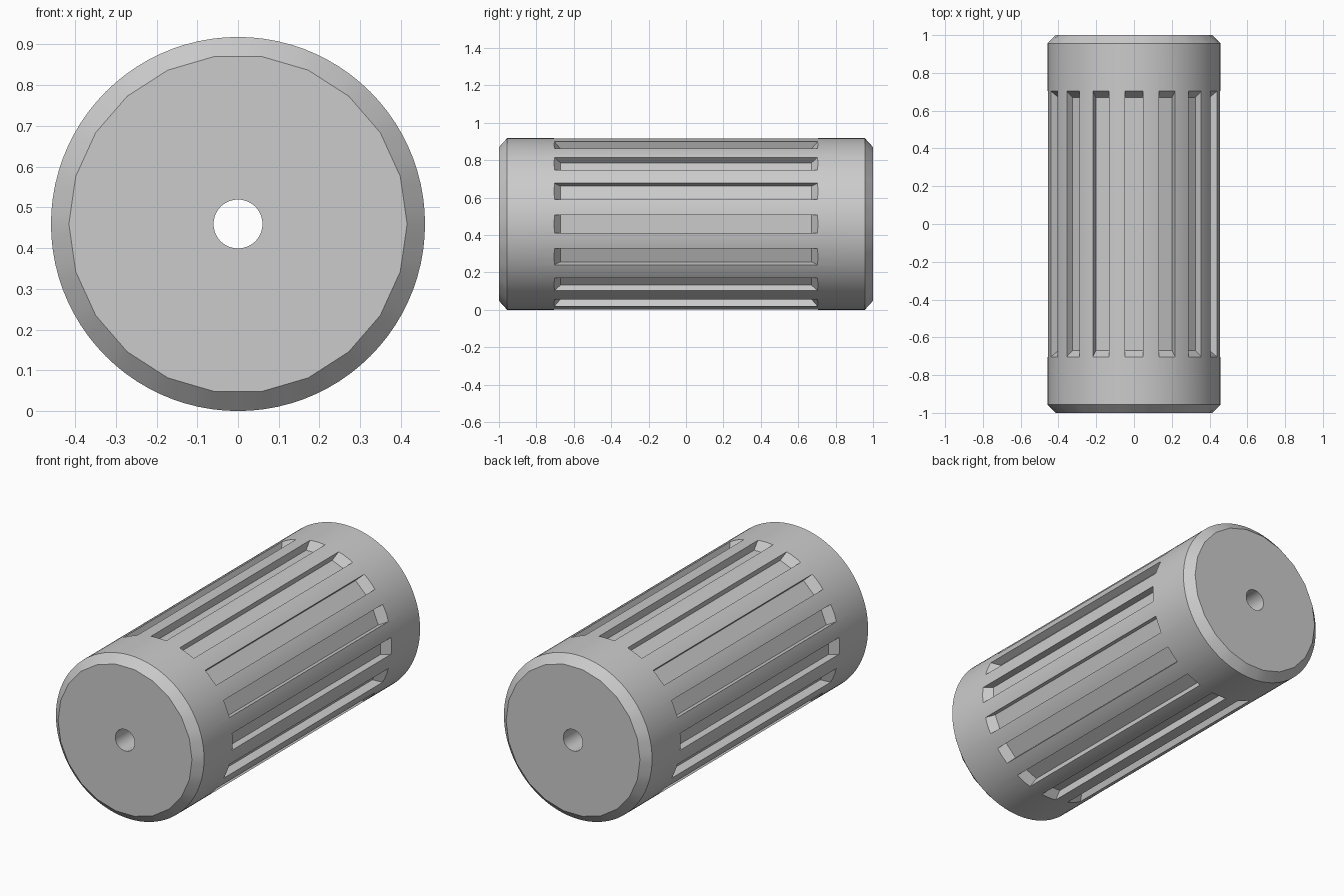
import bpy, bmesh, math
from mathutils import Matrix, Vector

default = bpy.data.objects.get("Cube")
if default:
    bpy.data.objects.remove(default, do_unlink=True)

RADIUS, HALF, CHAMFER = 0.459, 1.0, 0.044
HOLE, SEGMENTS, RIM_SIDES = 0.06, 88, 22
SLOTS, SLOT_WIDTH, FLOOR = 16, 0.094, 0.414

grey = bpy.data.materials.new("light grey")
grey.use_nodes = True
grey.diffuse_color = (0.6, 0.6, 0.6, 1)
grey.node_tree.nodes["Principled BSDF"].inputs["Base Color"].default_value = (0.6, 0.6, 0.6, 1)


def make_object(name, bm):
    bmesh.ops.recalc_face_normals(bm, faces=bm.faces)
    mesh = bpy.data.meshes.new(name)
    bm.to_mesh(mesh)
    bm.free()
    mesh.materials.append(grey)
    obj = bpy.data.objects.new(name, mesh)
    bpy.context.collection.objects.link(obj)
    return obj


def ring(bm, y, radius, faceted=False):
    verts = []
    step = 2 * math.pi / RIM_SIDES
    for i in range(SEGMENTS):
        a = 2 * math.pi * i / SEGMENTS
        r = radius
        if faceted:  # keep points on the straight edges of a coarser polygon
            r *= math.cos(step / 2) / math.cos(a % step - step / 2)
        verts.append(bm.verts.new((r * math.cos(a), y, RADIUS + r * math.sin(a))))
    return verts


# Body: chamfered roller with a bore along its axis
bm = bmesh.new()
rings = [
    ring(bm, -HALF, HOLE),
    ring(bm, -HALF, RADIUS - CHAMFER, True),
    ring(bm, CHAMFER - HALF, RADIUS),
    ring(bm, HALF - CHAMFER, RADIUS),
    ring(bm, HALF, RADIUS - CHAMFER, True),
    ring(bm, HALF, HOLE),
]
for a, b in zip(rings, rings[1:] + rings[:1]):
    for i in range(SEGMENTS):
        j = (i + 1) % SEGMENTS
        bm.faces.new((a[i], a[j], b[j], b[i]))
body = make_object("roller_body", bm)

# Slot cutters: long blocks with sloping ends, repeated round the axis
bm = bmesh.new()
outer = RADIUS + 0.04
axis = Vector((0, 0, RADIUS))
for k in range(SLOTS):
    turn = Matrix.Rotation(2 * math.pi * k / SLOTS, 3, 'Y')
    block = bmesh.ops.create_cube(bm, size=1)["verts"]
    for v in block:
        height = outer if v.co.z > 0 else FLOOR
        reach = 0.67 + (height - FLOOR) * 0.78
        local = Vector((v.co.x * SLOT_WIDTH, math.copysign(reach, v.co.y), height))
        v.co = turn @ local + axis
cutter = make_object("slot_cutters", bm)
cutter.hide_render = True

# Cut the slots, then drop the helper
cut = body.modifiers.new("slots", 'BOOLEAN')
cut.operation = 'DIFFERENCE'
cut.solver = 'EXACT'
cut.object = cutter
bpy.ops.object.select_all(action='DESELECT')
body.select_set(True)
bpy.context.view_layer.objects.active = body
bpy.ops.object.modifier_apply(modifier=cut.name)
bpy.data.objects.remove(cutter, do_unlink=True)

bpy.ops.object.shade_smooth_by_angle(angle=math.radians(25))
